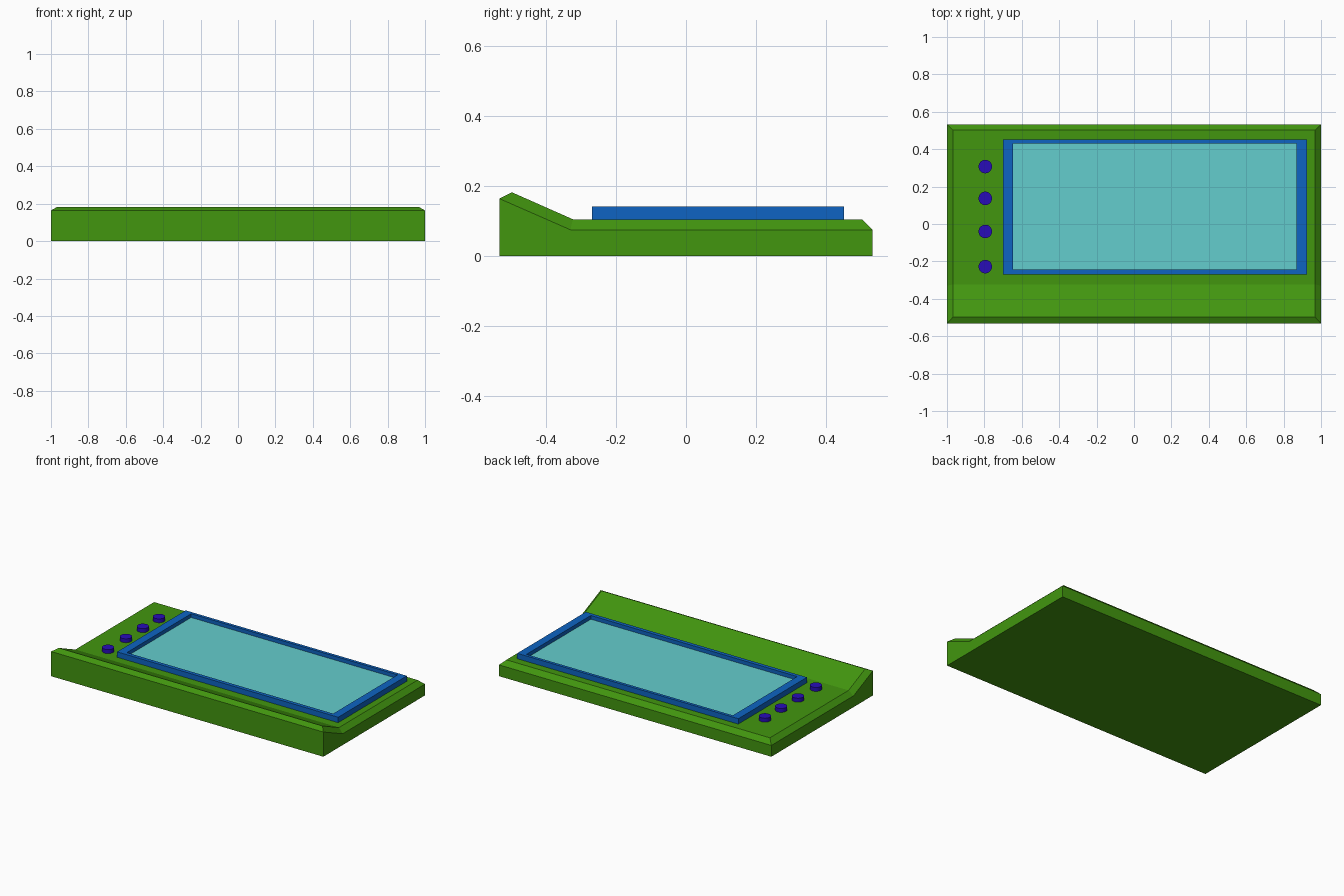
import bpy, bmesh

if "Cube" in bpy.data.objects:
    bpy.data.objects.remove(bpy.data.objects["Cube"])


def material(name, rgb):
    # 8-bit sRGB to linear
    lin = [((c / 255 + 0.055) / 1.055) ** 2.4 if c > 10 else c / 255 / 12.92 for c in rgb]
    m = bpy.data.materials.new(name)
    m.diffuse_color = (*lin, 1)
    m.use_nodes = True
    m.node_tree.nodes["Principled BSDF"].inputs["Base Color"].default_value = m.diffuse_color
    return m


def finish(bm, name, mat):
    bmesh.ops.recalc_face_normals(bm, faces=bm.faces)
    mesh = bpy.data.meshes.new(name)
    bm.to_mesh(mesh)
    bm.free()
    mesh.materials.append(mat)
    obj = bpy.data.objects.new(name, mesh)
    bpy.context.collection.objects.link(obj)
    return obj


def loft(bm, loops, cyclic=False):
    """Join successive closed loops of points with quads."""
    rings = [[bm.verts.new(p) for p in loop] for loop in loops]
    pairs = list(zip(rings, rings[1:]))
    if cyclic:
        pairs.append((rings[-1], rings[0]))
    for a, b in pairs:
        n = len(a)
        for i in range(n):
            j = (i + 1) % n
            bm.faces.new((a[i], a[j], b[j], b[i]))
    return rings


def rect(x0, x1, y0, y1, z):
    return [(x0, y0, z), (x1, y0, z), (x1, y1, z), (x0, y1, z)]


def mirrored(x, profile):
    """Side profile (y, z) on the left, then back along the right side."""
    return [(-x, y, z) for y, z in profile] + [(x, y, z) for y, z in reversed(profile)]


green = material("case_green", (66, 150, 15))
blue = material("frame_blue", (14, 100, 194))
cyan = material("screen_cyan", (100, 205, 205))
purple = material("button_purple", (40, 12, 185))

# Case: raised front lip, flat deck, chamfered top edge
rim = [(-0.533, 0.164), (-0.33, 0.075), (0.533, 0.075)]
deck = [(-0.497, 0.182), (-0.323, 0.105), (0.502, 0.105)]
bm = bmesh.new()
rings = loft(bm, [mirrored(1, [(y, 0) for y, z in rim]),
                  mirrored(1, rim),
                  mirrored(0.968, deck)])
bm.faces.new(rings[0])
top = rings[-1]
bm.faces.new([top[i] for i in (0, 1, 4, 5)])
bm.faces.new([top[i] for i in (1, 2, 3, 4)])
finish(bm, "case", green)

# Screen frame: rectangular ring
outer = (-0.70, 0.924, -0.269, 0.451)
inner = (-0.646, 0.87, -0.244, 0.431)
bm = bmesh.new()
loft(bm, [rect(*outer, 0.10), rect(*outer, 0.141),
          rect(*inner, 0.141), rect(*inner, 0.10)], cyclic=True)
finish(bm, "screen_frame", blue)

# Screen: thin plate recessed inside the frame
bm = bmesh.new()
rings = loft(bm, [rect(*inner, 0.10), rect(*inner, 0.116)])
for r in rings:
    bm.faces.new(r)
finish(bm, "screen", cyan)

# Buttons down the left side
for k, y in enumerate((0.307, 0.137, -0.04, -0.228)):
    bpy.ops.mesh.primitive_cylinder_add(vertices=32, radius=0.036, depth=0.032,
                                        location=(-0.795, y, 0.115))
    button = bpy.context.object
    button.name = f"button_{k + 1}"
    button.data.materials.append(purple)
    bpy.ops.object.shade_smooth_by_angle()
